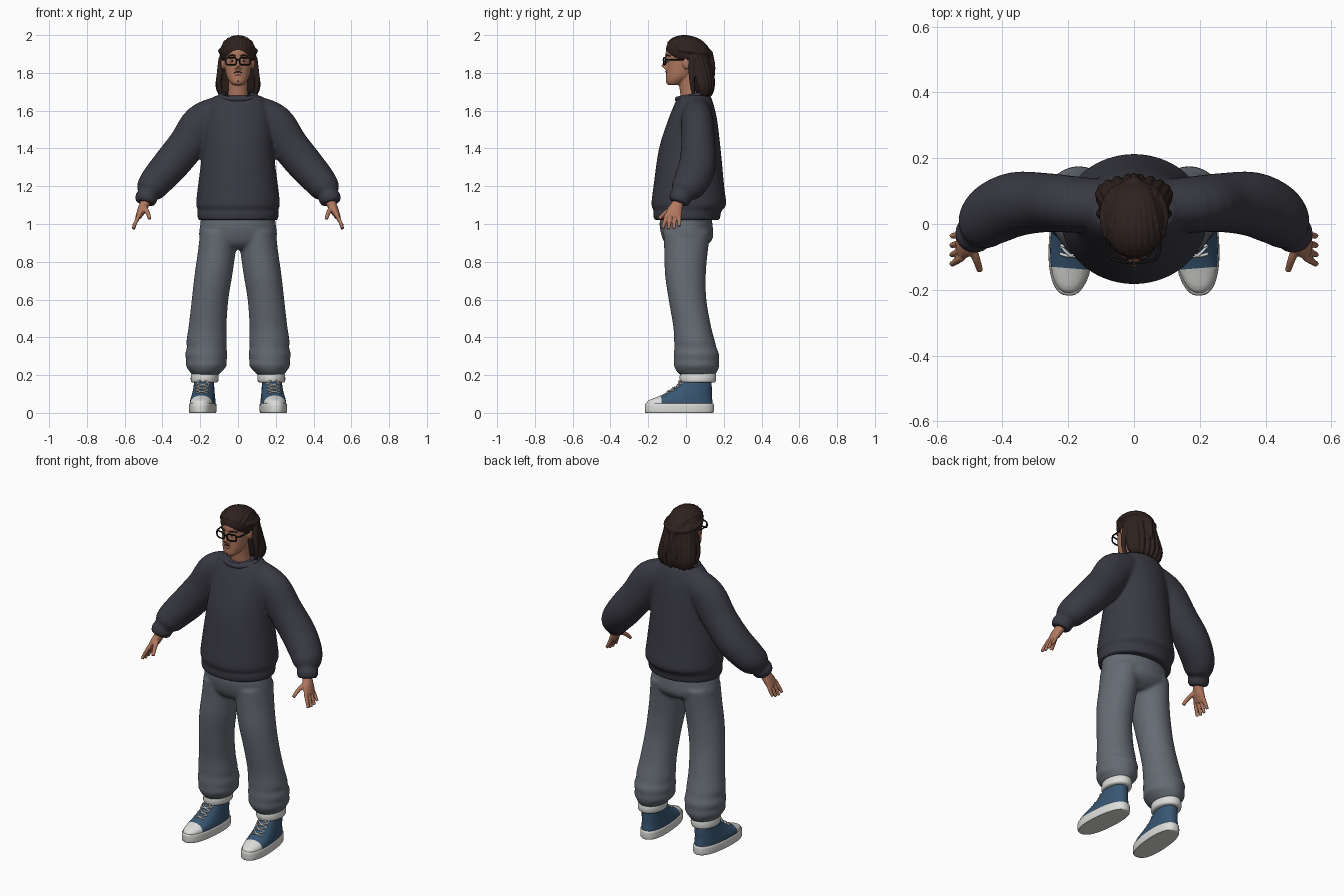
import bpy, bmesh, math
from mathutils import Vector, Matrix

cube = bpy.data.objects.get("Cube")
if cube:
    bpy.data.objects.remove(cube, do_unlink=True)

X, Y, Z = Vector((1, 0, 0)), Vector((0, 1, 0)), Vector((0, 0, 1))
SIDES = (1, -1)


def material(name, r, g, b):
    m = bpy.data.materials.new(name)
    m.use_nodes = True
    m.diffuse_color = (r, g, b, 1)
    node = m.node_tree.nodes["Principled BSDF"]
    node.inputs["Base Color"].default_value = (r, g, b, 1)
    node.inputs["Roughness"].default_value = 0.8
    return m


KNIT = material("dark knit", .042, .042, .057)
DENIM = material("grey denim", .13, .147, .172)
SKIN = material("skin", .44, .19, .115)
HAIR = material("dark brown hair", .028, .016, .014)
CANVAS = material("blue canvas", .04, .095, .17)
WHITE = material("off white", .72, .72, .70)
BLACK = material("black", .008, .008, .009)
LIPS = material("lips", .27, .10, .075)


def refine(rings, steps=4):
    """Catmull-Rom interpolation between sections."""
    out, n = [], len(rings)
    for i in range(n - 1):
        a, b, c, d = (rings[max(0, min(n - 1, i + k))] for k in (-1, 0, 1, 2))
        for s in range(steps):
            t = s / steps
            out.append([.5 * (2 * q + (r - p) * t + (2*p - 5*q + 4*r - w) * t*t
                              + (3*q - p - 3*r + w) * t**3)
                        for p, q, r, w in zip(a, b, c, d)])
    return out + [list(rings[-1])]


def loft(bm, rings, sx=1, flat=False, n=32, ref=Y, power=2):
    """Skin sections (x, y, z, half width, half depth) into a capped body."""
    rings = refine(rings)
    pts = [Vector(r[:3]) for r in rings]
    loops = []
    for i, r in enumerate(rings):
        t = Z if flat else (pts[min(i + 1, len(pts) - 1)] - pts[max(i - 1, 0)]).normalized()
        u = ref.cross(t).normalized()
        v = t.cross(u)
        loop = []
        for k in range(n):
            c, s = math.cos(math.tau * k / n), math.sin(math.tau * k / n)
            c, s = (math.copysign(abs(w) ** (2 / power), w) for w in (c, s))
            p = pts[i] + u * c * max(r[3], .001) + v * s * max(r[4], .001)
            loop.append(bm.verts.new((p.x * sx, p.y, p.z)))
        loops.append(loop)
    for a, b in zip(loops, loops[1:]):
        for k in range(n):
            bm.faces.new((a[k], a[(k + 1) % n], b[(k + 1) % n], b[k]))
    bm.faces.new(loops[0][::-1])
    bm.faces.new(loops[-1])


def tube(bm, points, radius, tip=1, sx=1, ref=Y, n=10):
    last = len(points) - 1
    loft(bm, [(*p, *[radius * (1 + (tip - 1) * i / last)] * 2) for i, p in enumerate(points)],
         sx, n=n, ref=ref)


def ball(bm, loc, size, tilt=0):
    bmesh.ops.create_uvsphere(bm, u_segments=28, v_segments=18, radius=1, matrix=Matrix.Translation(loc)
                              @ Matrix.Rotation(tilt, 4, 'X') @ Matrix.Diagonal((*size, 1)))


def finish(name, bm, mat, voxel=0, smooth=0, sharp=None):
    bmesh.ops.recalc_face_normals(bm, faces=bm.faces)
    me = bpy.data.meshes.new(name)
    bm.to_mesh(me)
    bm.free()
    me.materials.append(mat)
    me.shade_smooth()
    if sharp:
        me.set_sharp_from_angle(angle=sharp)
    ob = bpy.data.objects.new(name, me)
    bpy.context.collection.objects.link(ob)
    if voxel:
        mod = ob.modifiers.new("fuse", 'REMESH')
        mod.mode, mod.voxel_size, mod.use_smooth_shade = 'VOXEL', voxel, True
    if smooth:
        mod = ob.modifiers.new("soften", 'SMOOTH')
        mod.factor, mod.iterations = .5, smooth
    return ob


# Sweater: torso with ribbed hem, puffed sleeves with cuffs
bm = bmesh.new()
loft(bm, [(0, .005, 1.02, .212, .174), (0, .005, 1.055, .215, .179), (0, .01, 1.075, .213, .182),
          (0, .015, 1.105, .222, .198), (0, .015, 1.2, .212, .187), (0, .02, 1.4, .187, .163),
          (0, .035, 1.55, .18, .13), (0, .042, 1.63, .16, .105), (0, .045, 1.68, .12, .085)],
     flat=True, n=48)
for s in SIDES:
    loft(bm, [(.09, .055, 1.585, .095, .08), (.19, .06, 1.53, .107, .086), (.27, .065, 1.42, .1, .09),
              (.36, .06, 1.31, .096, .098), (.43, .03, 1.23, .087, .095), (.464, -.004, 1.183, .076, .08),
              (.478, -.022, 1.155, .054, .058), (.485, -.03, 1.138, .06, .06),
              (.492, -.04, 1.11, .05, .05)], s)
finish("sweater", bm, KNIT, .009, 4)
bpy.ops.mesh.primitive_torus_add(major_radius=.08, minor_radius=.014, major_segments=40,
                                 location=(0, .033, 1.677), rotation=(.2, 0, 0))
collar = bpy.context.object
collar.name = "collar"
collar.scale.x = 1.15
collar.data.materials.append(KNIT)
collar.data.shade_smooth()

# Trousers: hips and baggy legs, gathered above the cuffs
bm = bmesh.new()
loft(bm, [(0, 0, 1.07, .19, .13), (0, 0, 1, .2, .14), (0, .008, .93, .205, .135),
          (0, .005, .89, .17, .11), (0, .0, .865, .08, .07)], flat=True, n=40)
for s in SIDES:
    loft(bm, [(.1, .005, .96, .1, .125), (.113, 0, .85, .1, .115), (.13, -.003, .73, .1, .108),
              (.148, .008, .6, .097, .1), (.161, .032, .46, .1, .1), (.166, .045, .38, .107, .108),
              (.166, .05, .345, .105, .112), (.168, .055, .31, .112, .12), (.167, .055, .28, .107, .119),
              (.168, .056, .25, .108, .12), (.171, .058, .22, .086, .108), (.174, .062, .2, .07, .092)],
         s, flat=True)
finish("trousers", bm, DENIM, .009, 4)

# Rolled white cuffs
bm = bmesh.new()
for s in SIDES:
    loft(bm, [(.177, .063, .16, .062, .085), (.177, .063, .167, .072, .094),
              (.176, .063, .19, .074, .097), (.175, .063, .215, .07, .092)], s, flat=True)
finish("trouser_cuffs", bm, WHITE, sharp=.9)

# High-top shoes: rubber sole, canvas upper with white toe cap, crossed laces
for s, side in zip(SIDES, ("left", "right")):
    bm = bmesh.new()
    loft(bm, [(0, -.035, 0, .066, .178), (0, -.035, .008, .07, .183), (0, -.035, .042, .07, .183),
              (0, -.035, .05, .066, .178)], flat=True, n=48, power=2.4)
    sole = finish(side + "_sole", bm, WHITE, sharp=.7)

    bm = bmesh.new()
    loft(bm, [(0, -.035, .04, .066, .177), (0, -.03, .065, .065, .17), (0, .005, .095, .06, .132),
              (0, .037, .13, .055, .1), (0, .065, .185, .05, .07)], flat=True, n=48, power=2.3)
    bmesh.ops.bisect_plane(bm, geom=bm.verts[:] + bm.edges[:] + bm.faces[:],
                           plane_co=(0, -.135, 0), plane_no=Y)
    for f in bm.faces:
        f.material_index = int(f.calc_center_median().y < -.135)
    upper = finish(side + "_shoe_upper", bm, CANVAS)
    upper.data.materials.append(WHITE)

    bm = bmesh.new()
    for i in range(4):
        y, z = -.105 + .026 * i, .105 + .017 * i
        for d in SIDES:
            tube(bm, [(-.034 * d, y + .012, z), (0, y + .008, z + .009), (.034 * d, y + .036, z + .016)],
                 .0045, ref=Z, n=8)
    for d in SIDES:
        tube(bm, [(0, -.012, .165), (.02 * d, -.035, .168), (.034 * d, -.03, .148)], .0045, ref=Y, n=8)
    laces = finish(side + "_laces", bm, WHITE)
    for ob in (sole, upper, laces):
        ob.location.x = s * .184
        ob.rotation_euler.z = s * .08

# Hands with four fingers and a thumb
bm = bmesh.new()
for s in SIDES:
    loft(bm, [(.484, -.035, 1.135, .028, .03), (.497, -.047, 1.1, .026, .032),
              (.511, -.06, 1.07, .023, .041), (.529, -.07, 1.035, .015, .042)], s, n=20)
    for i in range(4):
        d = -.034 + .022 * i
        drop = (.006, 0, .003, .016)[i]
        tube(bm, [(.522, -.068 + d, 1.05), (.541, -.073 + d * 1.2, 1.01),
                  (.554, -.078 + d * 1.3, .972 + drop)], .0115, .75, s)
    tube(bm, [(.497, -.06, 1.09), (.48, -.105, 1.063), (.468, -.142, 1.028)], .015, .65, s)
finish("hands", bm, SKIN, .004, 1)

# Head, neck, nose and ears
bm = bmesh.new()
loft(bm, [(0, -.065, 1.735, .025, .03), (0, -.058, 1.75, .042, .047), (0, -.036, 1.78, .06, .07),
          (0, -.02, 1.82, .069, .086), (0, -.008, 1.87, .075, .098), (0, 0, 1.92, .075, .106),
          (0, .003, 1.96, .06, .08), (0, .003, 1.98, .03, .04)], flat=True)
loft(bm, [(0, .035, 1.65, .062, .06), (0, .022, 1.7, .052, .054), (0, .01, 1.8, .052, .055)], flat=True)
tube(bm, [(0, -.098, 1.875), (0, -.112, 1.85), (0, -.121, 1.83)], .009, 1.3)
for s in SIDES:
    ball(bm, (s * .012, -.108, 1.826), (.009, .01, .008))
    ball(bm, (s * .079, .002, 1.85), (.012, .02, .031), .15)
finish("head", bm, SKIN, .005, 2)

# Eyes, brows, lips and beard
bm = bmesh.new()
for s in SIDES:
    ball(bm, (s * .031, -.09, 1.863), (.014, .01, .006))
finish("eyes", bm, WHITE)
bm = bmesh.new()
for s in SIDES:
    ball(bm, (s * .03, -.097, 1.863), (.005, .005, .0055))
    tube(bm, [(.014, -.106, 1.889), (.032, -.101, 1.894), (.053, -.084, 1.888)], .005, .6, s, ref=Z)
    tube(bm, [(0, -.106, 1.806), (.012, -.104, 1.804), (.024, -.098, 1.794)], .004, .5, s, ref=Z)
ball(bm, (0, -.098, 1.757), (.013, .008, .012))
finish("brows_and_beard", bm, HAIR)
bm = bmesh.new()
ball(bm, (0, -.1, 1.787), (.02, .007, .006))
finish("lips", bm, LIPS)

# Glasses: two rounded frames, bridge and temples
glasses = bpy.data.curves.new("glasses", 'CURVE')
glasses.dimensions, glasses.bevel_depth, glasses.bevel_resolution = '3D', .0042, 2


def wire(points, cyclic=False):
    sp = glasses.splines.new('POLY')
    sp.points.add(len(points) - 1)
    for p, co in zip(sp.points, points):
        p.co = (*co, 1)
    sp.use_cyclic_u = cyclic


for s in SIDES:
    frame = []
    for k in range(24):
        c, d = math.cos(math.tau * k / 24), math.sin(math.tau * k / 24)
        fx = .037 + .028 * math.copysign(abs(c) ** .5, c)
        frame.append((s * fx, -.118 + .25 * fx * fx * 10, 1.862 + .019 * math.copysign(abs(d) ** .5, d)))
    wire(frame, True)
    wire([(s * .066, -.107, 1.87), (s * .078, -.085, 1.87), (s * .083, .01, 1.87)])
wire([(-.01, -.118, 1.867), (0, -.12, 1.869), (.01, -.118, 1.867)])
glasses.materials.append(BLACK)
bpy.context.collection.objects.link(bpy.data.objects.new("glasses", glasses))

# Hair: swept-back cap with strands, long loose back, side locks, knot and tail
bm = bmesh.new()
center, size, tilt = Vector((0, .01, 1.91)), Vector((.095, .118, .084)), -.25
ball(bm, center, size, tilt)
for i in range(-4, 5):
    path = []
    for k in range(7):
        t = k / 6
        x = .019 * i * (1 - .65 * t * t)
        f = math.sqrt(1 - (x / size.x) ** 2)
        a = math.pi * (.08 + .84 * t)
        p = Vector((x, -size.y * f * math.cos(a), size.z * f * math.sin(a) - .003))
        path.append(center + Matrix.Rotation(tilt, 3, 'X') @ p)
    tube(bm, path, .0075, ref=X)
back = [(0, .04, 1.93, .08, .07), (0, .055, 1.87, .088, .065), (0, .075, 1.8, .1, .063),
        (0, .088, 1.74, .109, .055), (0, .09, 1.7, .098, .043), (0, .09, 1.685, .08, .028)]
loft(bm, back, flat=True)
for i in range(12):
    a = math.radians(-15 + i * 210 / 11)
    tube(bm, [(r[3] * math.cos(a), r[1] + r[4] * math.sin(a), r[2] - .004 * (i % 3)) for r in back],
         .014, .7)
for s in SIDES:
    tube(bm, [(.082, .038, 1.88), (.093, .03, 1.82), (.102, .032, 1.75), (.092, .04, 1.69)], .021, .5, s)
    tube(bm, [(.082, -.04, 1.925), (.094, .03, 1.915), (.07, .093, 1.905), (.01, .125, 1.898)],
         .012, 1, s, ref=Z)
ball(bm, (0, .122, 1.898), (.028, .022, .026))
tube(bm, [(0, .128, 1.89), (0, .142, 1.84), (0, .145, 1.78)], .018, .5)
finish("hair", bm, HAIR, .005, 2)
